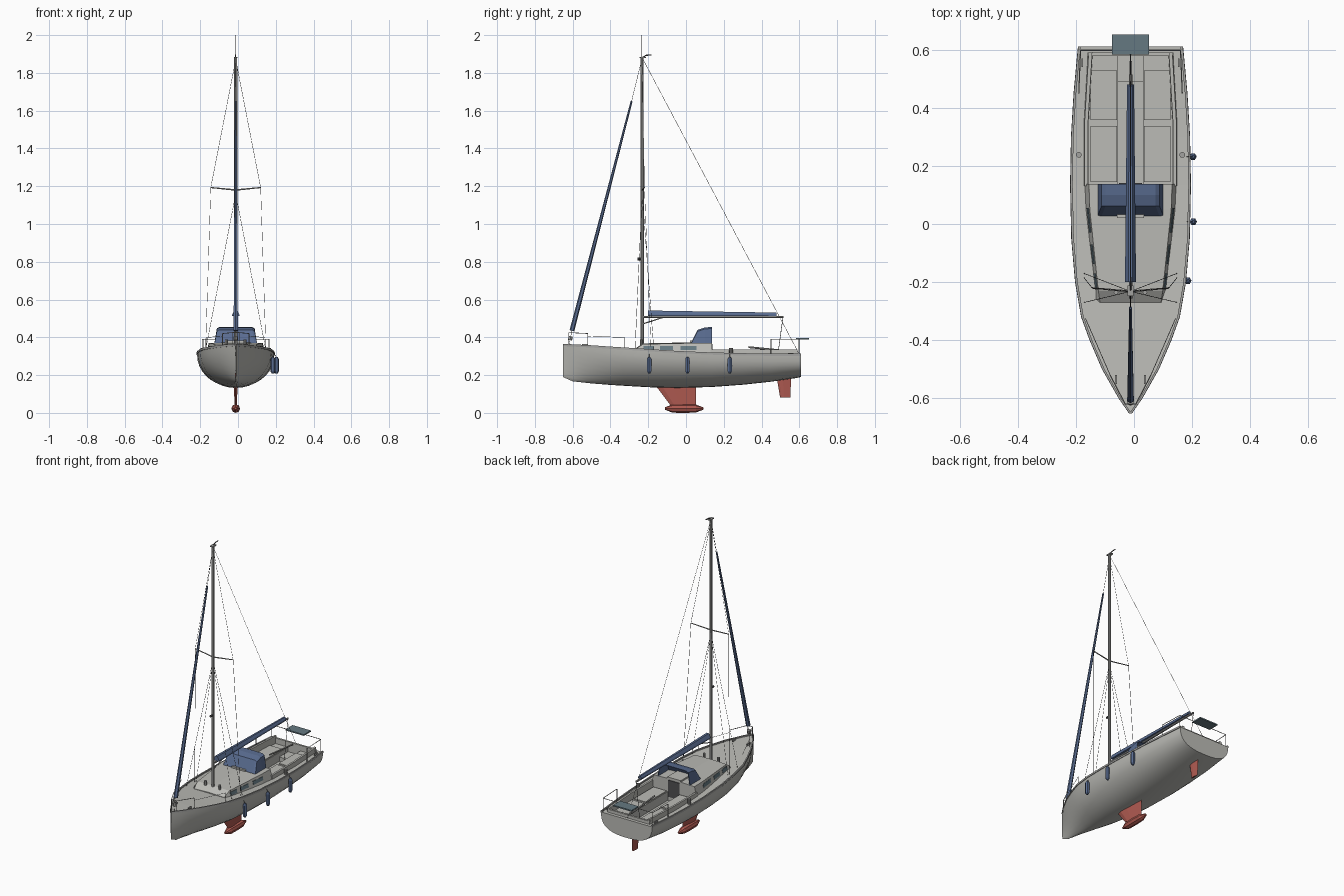
import bpy, bmesh, math
from mathutils import Vector

if "Cube" in bpy.data.objects:
    bpy.data.objects.remove(bpy.data.objects["Cube"])

CX = -0.012  # centreline of the boat


def material(name, r, g, b):
    m = bpy.data.materials.new(name)
    m.use_nodes = True
    m.diffuse_color = (r, g, b, 1)
    m.node_tree.nodes["Principled BSDF"].inputs["Base Color"].default_value = (r, g, b, 1)
    return m


GREY = material("light grey", .5, .5, .47)
METAL = material("aluminium", .36, .36, .35)
DARK = material("dark grey", .08, .08, .085)
NAVY = material("navy canvas", .1, .15, .28)
GLASS = material("blue grey glass", .13, .19, .22)
RED = material("antifouling red", .42, .1, .08)


def finish(name, bm, mat, smooth=False):
    bmesh.ops.recalc_face_normals(bm, faces=bm.faces)
    me = bpy.data.meshes.new(name)
    bm.to_mesh(me)
    bm.free()
    me.materials.append(mat)
    ob = bpy.data.objects.new(name, me)
    ob.location.x = CX
    bpy.context.collection.objects.link(ob)
    if smooth:
        bpy.ops.object.select_all(action='DESELECT')
        ob.select_set(True)
        bpy.context.view_layer.objects.active = ob
        bpy.ops.object.shade_smooth_by_angle(angle=math.radians(35))
    return ob


def loft(name, rings, mat, closed=True, caps=(True, True), smooth=False):
    bm = bmesh.new()
    vs = [[bm.verts.new(p) for p in ring] for ring in rings]
    n = len(rings[0])
    for a, b in zip(vs, vs[1:]):
        for i in range(n if closed else n - 1):
            j = (i + 1) % n
            bm.faces.new((a[i], a[j], b[j], b[i]))
    for ring, cap in ((vs[0], caps[0]), (vs[-1], caps[1])):
        if cap:
            bm.faces.new(ring)
    return finish(name, bm, mat, smooth)


def box(name, x, y, z, mat):
    ring = lambda h: [(x[0], y[0], h), (x[1], y[0], h), (x[1], y[1], h), (x[0], y[1], h)]
    return loft(name, [ring(z[0]), ring(z[1])], mat)


def tube(name, points, r, mat, n=6, r2=None, smooth=False):
    bm = bmesh.new()
    for p, q in zip(points, points[1:]):
        p, q = Vector(p), Vector(q)
        d = q - p
        mtx = d.to_track_quat('Z', 'Y').to_matrix().to_4x4()
        mtx.translation = (p + q) / 2
        bmesh.ops.create_cone(bm, cap_ends=True, segments=n, radius1=r,
                              radius2=r if r2 is None else r2, depth=d.length, matrix=mtx)
    return finish(name, bm, mat, smooth)


def lerp_table(table, y, col):
    for a, b in zip(table, table[1:]):
        if y <= b[0]:
            return a[col] + (b[col] - a[col]) * max(0, y - a[0]) / (b[0] - a[0])
    return table[-1][col]


SIDES = ((1, "left"), (-1, "right"))

# Hull stations: y, half beam, sheer height, keel height, section fullness
HULL = [(-.652, .002, .358, .19, 1.4), (-.6, .038, .355, .167, 1.5),
        (-.5, .095, .35, .156, 1.65), (-.4, .138, .343, .148, 1.8),
        (-.32, .167, .338, .143, 1.9), (-.2, .188, .33, .136, 2),
        (-.05, .201, .32, .132, 2), (.135, .205, .312, .137, 2.1),
        (.3, .202, .308, .149, 2.2), (.45, .193, .306, .165, 2.4),
        (.58, .181, .306, .184, 2.6), (.61, .178, .306, .19, 2.7)]


def section(y, b, zs, zk, e, n=9):
    half = []
    for i in range(n + 1):
        a = math.pi / 2 * i / n
        half.append((b * math.cos(a) ** (2 / e) if i < n else 0,
                     zs - (zs - zk) * math.sin(a) ** (2 / e)))
    return [(x, y, z) for x, z in half] + [(-x, y, z) for x, z in half[-2::-1]]


loft("hull", [section(*s) for s in HULL], GREY, closed=False, caps=(False, True), smooth=True)

# Deck with an open cockpit
bm = bmesh.new()
rows = []
for y, b, zs, zk, e in HULL:
    w = min(b * .85, .148)
    rows.append([bm.verts.new((x, y, zs)) for x in (-b, -w, w, b)])
for k, (a, b) in enumerate(zip(rows, rows[1:])):
    well = .13 < HULL[k][0] < .57
    for i in (0, 2) if well else (0, 1, 2):
        bm.faces.new((a[i], a[i + 1], b[i + 1], b[i]))
finish("deck", bm, GREY)

# Toe rails along the sheer
for s, side in SIDES:
    loft("toe_rail_" + side,
         [[(s * (b + dx), y, z + dz) for dx, dz in ((-.006, -.004), (.003, -.004), (.002, .008), (-.006, .008))]
          for y, b, z, _, _ in HULL], METAL)

# Cabin trunk: y, half width, foot, roof
CABIN = [(-.27, .122, .32, .336), (-.228, .128, .3, .364), (.05, .157, .3, .37), (.137, .16, .3, .37)]
loft("cabin", [[(-w, y, f), (-w + .017, y, t), (0, y, t + .004), (w - .017, y, t), (w, y, f)]
               for y, w, f, t in CABIN], GREY)


def cabin_x(y, z):
    w, f, t = (lerp_table(CABIN, y, c) for c in (1, 2, 3))
    return w - .017 * (z - f) / (t - f)


for s, side in SIDES:
    for k, (y0, y1) in enumerate(((-.226, -.17), (-.138, -.07), (-.03, .055))):
        rings = []
        for y in (y0, y1):
            rings.append([(s * (cabin_x(y, z) + o), y, z)
                          for z, o in ((.334, .002), (.355, .002), (.355, -.005), (.334, -.005))])
        loft(f"cabin_window_{side}_{k + 1}", rings, GLASS)

box("companionway_hatch", (-.047, .047), (.02, .137), (.368, .382), GREY)
box("companionway_door", (-.04, .04), (.137, .141), (.26, .365), DARK)
box("cabin_bulkhead", (-.15, .15), (.125, .137), (.225, .33), GREY)

# Cockpit
box("cockpit_sole", (-.046, .046), (.13, .59), (.222, .235), GREY)
box("cockpit_aft_wall", (-.148, .148), (.578, .59), (.222, .325), GREY)
box("cockpit_aft_step", (-.043, .043), (.49, .58), (.23, .262), GREY)
for s, side in SIDES:
    box("cockpit_seat_" + side, (s * .043, s * .15), (.13, .585), (.225, .29), GREY)
    for k, (y0, y1) in enumerate(((.145, .338), (.358, .528))):
        box(f"seat_locker_{side}_{k + 1}", (s * .046, s * .138), (y0, y1), (.289, .297), GREY)
    loft("cockpit_coaming_" + side,
         [[(s * w, y, .28), (s * (w - .004), y, .336), (s * (w - .016), y, .336), (s * (w - .018), y, .28)]
          for y, w in ((.13, .162), (.35, .162), (.59, .148))], GREY)
    tube("winch_" + side, [(s * .178, .238, .305), (s * .178, .238, .343)], .01, METAL, 10)
    tube("mast_winch_" + side, [(s * .05, -.235, .36), (s * .05, -.235, .388)], .008, METAL, 8)
    box("stern_cleat_" + side, (s * .163, s * .169), (.54, .57), (.306, .318), METAL)
    box("bow_cleat_" + side, (s * .047, s * .053), (-.55, -.52), (.35, .364), METAL)
tube("tiller", [(0, .56, .325), (0, .33, .348)], .005, METAL)

# Spray hood: arched canvas shell, open aft
HOOD = [(.028, .113, .374), (.062, .1, .44), (.1, .1, .452), (.138, .1, .455)]
hood = loft("spray_hood", [[(-.113, y, .368), (-w, y, t - .008), (-w + .014, y, t),
                            (w - .014, y, t), (w, y, t - .008), (.113, y, .368)]
                           for y, w, t in HOOD], NAVY, closed=False, caps=(True, False))
shell = hood.modifiers.new("thickness", 'SOLIDIFY')
shell.thickness = .004

# Keel, bulb and rudder


def foil(z, y0, y1, t):
    c = y1 - y0
    pts = ((0, 0), (.15, 1), (.4, 1), (1, .1), (.4, -1), (.15, -1))
    return [(t * k, y0 + c * u, z) for u, k in pts]


loft("keel_fin", [foil(.04, -.082, .053, .007), foil(.15, -.165, .053, .009)], RED)
loft("rudder", [foil(.082, .498, .552, .005), foil(.21, .477, .558, .007)], RED)
loft("keel_bulb", [[(r * math.cos(a * math.pi / 4), y, .023 + r * math.sin(a * math.pi / 4)) for a in range(8)]
                   for y, r in ((-.112, .006), (-.072, .022), (0, .023), (.052, .021), (.092, .006))], RED)

# Mast, boom and sail covers
MY, TOP = -.232, 1.88
tube("mast", [(0, MY, .365), (0, MY, TOP)], .009, METAL, 8, r2=.008)
tube("boom", [(0, MY, .508), (0, .515, .508)], .006, METAL, 8)
loft("boom_sail_cover", [[(-w, y, .512), (-w, y, .521), (-w * .4, y, t), (w * .4, y, t), (w, y, .521), (w, y, .512)]
                         for y, w, t in ((-.2, .019, .542), (.1, .016, .537), (.48, .012, .531))], NAVY)
tube("furled_headsail", [(0, -.604, .435), (0, -.288, 1.65)], .013, NAVY, 6, r2=.005)
tube("furling_drum", [(0, -.614, .385), (0, -.61, .405)], .011, METAL, 8)
tube("boom_vang", [(0, MY, .47), (0, -.12, .506)], .003, METAL)
tube("mainsheet", [(0, .513, .505), (0, .48, .262)], .0015, DARK, 4)
tube("mast_light", [(0, MY - .006, .815), (0, MY - .025, .815)], .007, DARK)

# Masthead gear
box("masthead_cap", (-.01, .01), (MY - .015, MY + .02), (TOP - .002, TOP + .005), METAL)
tube("wind_vane", [(0, MY, TOP), (0, MY + .02, 1.893), (0, MY + .05, 1.895)], .003, DARK)
tube("antenna", [(0, MY - .005, TOP), (0, MY - .005, 2)], .001, DARK, 4)

# Standing rigging
WIRE = .001
tube("forestay", [(0, -.62, .355), (0, -.604, .435), (0, -.288, 1.65), (0, MY, TOP)], WIRE, DARK, 4)
tube("backstay", [(0, MY, TOP), (0, .6, .31)], WIRE, DARK, 4)
for s, side in SIDES:
    tip = (s * .132, MY + .012, 1.193)
    tube("spreader_" + side, [(0, MY, 1.18), tip], .004, METAL, 6, r2=.003)
    tube("upper_shroud_" + side, [(0, MY, TOP - .01), tip, (s * .16, -.185, .33)], WIRE, DARK, 4)
    for k, y in enumerate((-.27, -.17)):
        tube(f"lower_shroud_{side}_{k + 1}", [(0, MY, 1.16), (s * .16, y, .33)], WIRE, DARK, 4)
    # Guard rails
    tube("lifeline_" + side, [(s * .07, -.52, .405), (s * .155, -.325, .4), (s * .155, -.325, .335)], .0012, METAL, 4)
    tube("stern_rail_" + side, [(s * .178, .45, .306), (s * .178, .45, .39), (s * .172, .598, .39),
                                (s * .172, .598, .306)], .002, METAL, 5)
tube("bow_rail", [(-.07, -.52, .345), (-.07, -.52, .42), (-.018, -.62, .425), (.018, -.62, .425),
                  (.07, -.52, .42), (.07, -.52, .345)], .002, METAL, 5)
for s, side in SIDES:
    tube("bow_rail_post_" + side, [(s * .018, -.62, .355), (s * .018, -.62, .425)], .002, METAL, 5)
tube("stern_rail_back", [(-.172, .598, .39), (.172, .598, .39)], .002, METAL, 5)
box("solar_panel", (-.064, .064), (.583, .652), (.388, .396), GLASS)

# Fenders on the left side
for k, (x, y) in enumerate(((.197, -.195), (.216, .008), (.215, .232))):
    loft(f"fender_{k + 1}", [[(x + r * math.cos(a * math.pi / 3), y + r * math.sin(a * math.pi / 3), z)
                              for a in range(6)]
                             for z, r in ((.208, .006), (.22, .013), (.284, .013), (.297, .005))], NAVY)
    tube(f"fender_line_{k + 1}", [(x, y, .295), (x - .022, y, .33)], WIRE, DARK, 4)
